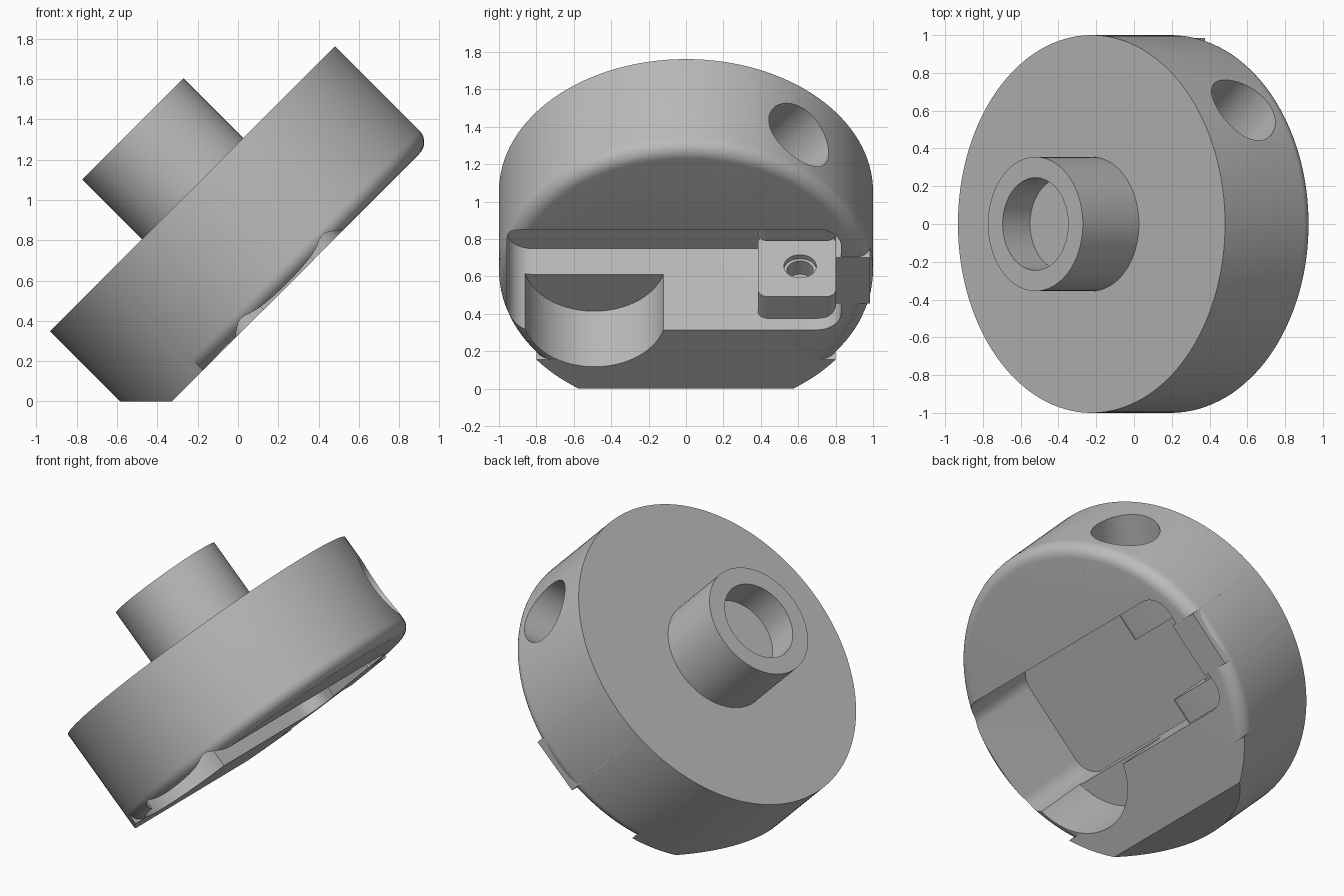
import bpy, bmesh
from math import sin, cos, pi, radians, hypot, atan2
from mathutils import Matrix, Vector

cube = bpy.data.objects.get("Cube")
if cube:
    bpy.data.objects.remove(cube, do_unlink=True)

grey = bpy.data.materials.new("plain grey")
grey.use_nodes = True
grey.diffuse_color = (0.5, 0.5, 0.5, 1)
grey.node_tree.nodes["Principled BSDF"].inputs["Base Color"].default_value = grey.diffuse_color

# Parts are built upright (disc axis on z, top face at z = 0), then tilted
TILT = Matrix.Translation((-0.225, 0, 1.055)) @ Matrix.Rotation(radians(-45), 4, 'Y')
BASE, FLOOR, SEG = -0.672, -0.057, 128


def finish(name, bm):
    bmesh.ops.recalc_face_normals(bm, faces=bm.faces)
    mesh = bpy.data.meshes.new(name)
    bm.to_mesh(mesh)
    bm.free()
    mesh.materials.append(grey)
    obj = bpy.data.objects.new(name, mesh)
    bpy.context.collection.objects.link(obj)
    return obj


def lathe(name, profile, closed=False):
    bm = bmesh.new()
    verts = [bm.verts.new((r, 0, z)) for r, z in profile]
    pairs = list(zip(verts, verts[1:])) + ([(verts[-1], verts[0])] if closed else [])
    edges = [bm.edges.new(p) for p in pairs]
    bmesh.ops.spin(bm, geom=verts + edges, axis=(0, 0, 1), cent=(0, 0, 0),
                   angle=2 * pi, steps=SEG, use_duplicate=False)
    bmesh.ops.remove_doubles(bm, verts=bm.verts, dist=1e-5)
    return finish(name, bm)


def prism(name, outline, lo, hi, along_x=False):
    bm = bmesh.new()
    put = (lambda a, b, c: (c, a, b)) if along_x else (lambda a, b, c: (a, b, c))
    low, high = ([bm.verts.new(put(a, b, c)) for a, b in outline] for c in (lo, hi))
    bm.faces.new(low)
    bm.faces.new(high)
    for i in range(len(low)):
        bm.faces.new((low[i - 1], low[i], high[i], high[i - 1]))
    return finish(name, bm)


def rounded(a0, a1, b0, b1, r, steps=12):
    pts = []
    centres = ((a1 - r, b1 - r), (a0 + r, b1 - r), (a0 + r, b0 + r), (a1 - r, b0 + r))
    for q, (a, b) in enumerate(centres):
        for i in range(steps + 1):
            t = (q + i / steps) * pi / 2
            pts.append((a + r * cos(t), b + r * sin(t)))
    return pts


def circle(a, b, r, n=64):
    return [(a + r * cos(2 * pi * i / n), b + r * sin(2 * pi * i / n)) for i in range(n)]


def rect(a0, a1, b0, b1):
    return [(a0, b0), (a1, b0), (a1, b1), (a0, b1)]


def cut(obj, cutter):
    mod = obj.modifiers.new("cut", 'BOOLEAN')
    mod.operation, mod.solver, mod.object = 'DIFFERENCE', 'EXACT', cutter
    bpy.context.view_layer.update()
    dg = bpy.context.evaluated_depsgraph_get()
    mesh = bpy.data.meshes.new_from_object(obj.evaluated_get(dg))
    obj.modifiers.clear()
    obj.data = mesh
    bpy.data.objects.remove(cutter, do_unlink=True)


# Disc body
body = lathe("disc_body", [(0, BASE), (1, BASE), (1, 0), (0, 0)])

# Rounded lower rim, left sharp near the resting side
R = 0.08
arc = [(1 - R + R * sin(t), BASE + R - R * cos(t)) for t in [i * pi / 16 for i in range(9)]]
rim = lathe("rim_cutter", arc + [(1.1, BASE + R), (1.1, -0.8), (1 - R, -0.8)], closed=True)
cut(rim, prism("rim_limit", rect(-1.3, -0.6, -1.3, 1.3), -0.9, -0.4))
cut(body, rim)

# Main pocket and the round scoop beside it
cut(body, prism("pocket_cutter", rounded(-0.375, 0.385, -0.957, 0.83, 0.13), -0.8, FLOOR))
cut(body, prism("scoop_cutter", circle(-0.27, -0.49, 0.384, 96), -0.8, -0.252))

# Radial hole from the rim into the pocket
hole = prism("hole_cutter", circle(0, -0.355, 0.203), 0.45, 1.2, along_x=True)
hole.data.transform(Matrix.Rotation(atan2(0.61, 0.78), 4, 'Z'))
cut(body, hole)

# Hub with a blind bore
hub = lathe("hub", [(0, -0.02), (0.355, -0.02), (0.355, 0.42),
                    (0.245, 0.42), (0.245, 0.215), (0, 0.215)])

# Pair of screw blocks inside the pocket
parts = [body, hub]
for name, side in (("upper_screw_block", 1), ("lower_screw_block", -1)):
    block = prism(name, rounded(0.385, 0.8, -0.585, -0.127, 0.05),
                  side * 0.21, side * 0.4, along_x=True)
    for r, depth in ((0.087, 0.03), (0.07, 0.13)):
        cut(block, prism("screw_cutter", circle(0.61, -0.356, r, 32),
                         side * 0.1, side * (0.21 + depth), along_x=True))
    parts.append(block)

# Flat tab set into the rim
parts.append(prism("rim_tab", rect(-0.175, 0.175, 0.8, 0.985), BASE - 0.002, -0.087))

# Tilt every part
for obj in parts:
    obj.data.transform(TILT)

# Flat resting face on the ground
bm = bmesh.new()
bm.from_mesh(body.data)
res = bmesh.ops.bisect_plane(bm, geom=bm.verts[:] + bm.edges[:] + bm.faces[:], dist=1e-5,
                             plane_co=(0, 0, 0), plane_no=(0, 0, -1), clear_outer=True)
rim_edges = [e for e in res["geom_cut"] if isinstance(e, bmesh.types.BMEdge)]
bmesh.ops.edgeloop_fill(bm, edges=rim_edges)
bmesh.ops.recalc_face_normals(bm, faces=bm.faces)
bm.to_mesh(body.data)
bm.free()

# Smooth curves, sharp edges
bpy.ops.object.select_all(action='DESELECT')
for obj in parts:
    obj.select_set(True)
bpy.context.view_layer.objects.active = body
bpy.ops.object.shade_smooth_by_angle(angle=radians(25))
